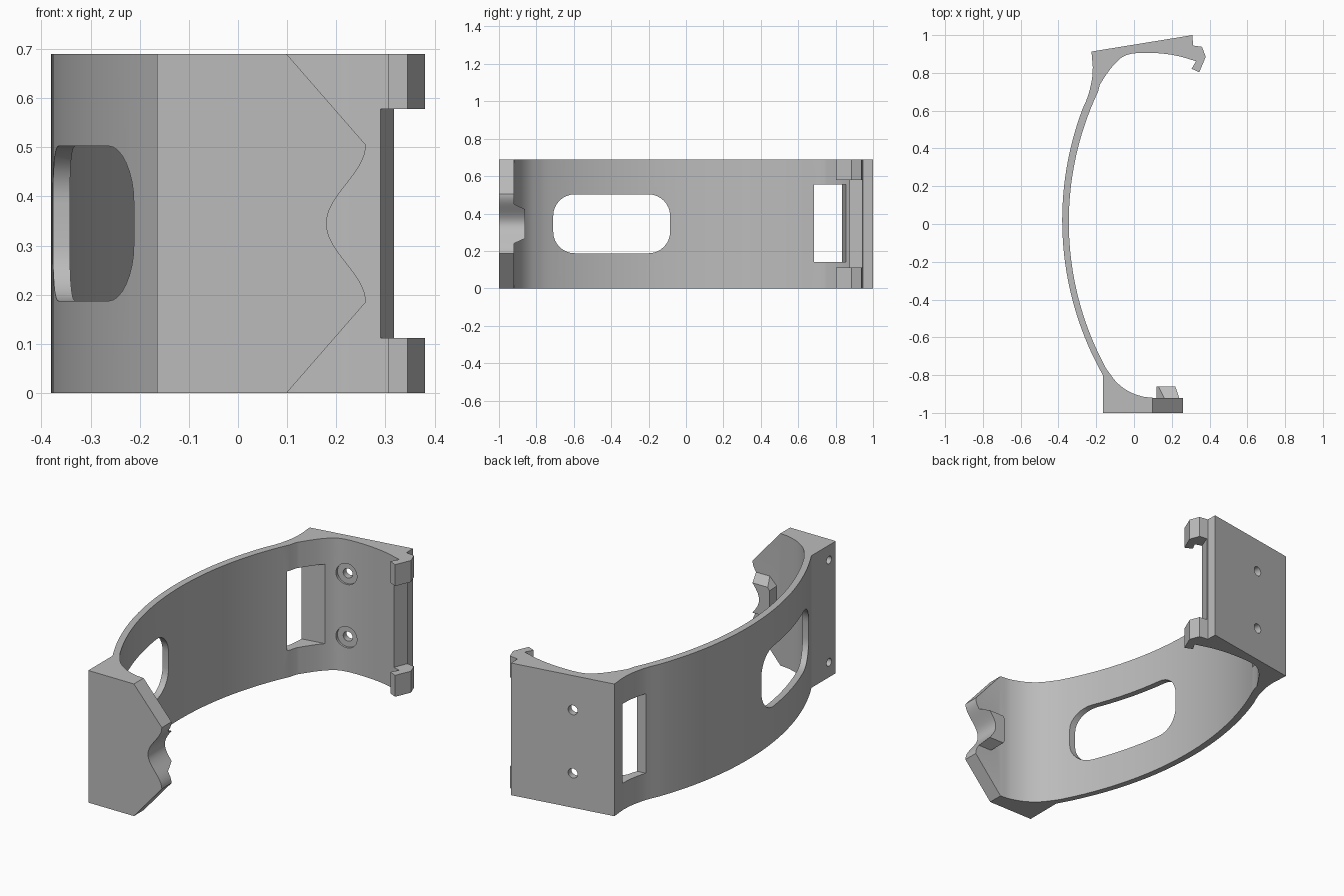
import bpy, bmesh, math
from mathutils import Vector, Matrix

cube = bpy.data.objects.get("Cube")
if cube:
    bpy.data.objects.remove(cube, do_unlink=True)

H = 0.69          # height of the bracket
MID = H / 2

grey = bpy.data.materials.new("plain grey")
grey.use_nodes = True
grey.diffuse_color = (0.5, 0.5, 0.5, 1)
grey.node_tree.nodes["Principled BSDF"].inputs["Base Color"].default_value = (0.5, 0.5, 0.5, 1)


def new_object(name, bm):
    bmesh.ops.recalc_face_normals(bm, faces=bm.faces[:])
    mesh = bpy.data.meshes.new(name)
    bm.to_mesh(mesh)
    bm.free()
    mesh.materials.append(grey)
    ob = bpy.data.objects.new(name, mesh)
    bpy.context.collection.objects.link(ob)
    return ob


def loft(name, lower, upper):
    """Solid between two rings with equal numbers of points."""
    bm = bmesh.new()
    a = [bm.verts.new(p) for p in lower]
    b = [bm.verts.new(p) for p in upper]
    bm.faces.new(a)
    bm.faces.new(b)
    for i in range(len(a)):
        j = (i + 1) % len(a)
        bm.faces.new((a[i], a[j], b[j], b[i]))
    return new_object(name, bm)


def prism(name, pts, axis, lo, hi):
    """Extrude a 2D outline along the given axis."""
    def place(p, t):
        v = list(p)
        v.insert(axis, t)
        return v
    return loft(name, [place(p, lo) for p in pts], [place(p, hi) for p in pts])


def cylinder(name, centre, direction, radius, depth):
    bm = bmesh.new()
    rot = Vector(direction).to_track_quat('Z', 'Y').to_matrix().to_4x4()
    bmesh.ops.create_cone(bm, cap_ends=True, segments=32, radius1=radius, radius2=radius,
                          depth=depth, matrix=Matrix.Translation(centre) @ rot)
    return new_object(name, bm)


def combine(target, tool, operation='DIFFERENCE'):
    mod = target.modifiers.new("combine", 'BOOLEAN')
    mod.operation = operation
    mod.solver = 'EXACT'
    mod.object = tool
    bpy.context.view_layer.objects.active = target
    bpy.ops.object.modifier_apply(modifier=mod.name)
    bpy.data.objects.remove(tool, do_unlink=True)


def arc(x_low, y_mid, radius, y0, y1, n):
    """Points on a large circle bulging towards -x."""
    out = []
    for i in range(n + 1):
        y = y0 + (y1 - y0) * i / n
        out.append((x_low + radius - math.sqrt(radius ** 2 - (y - y_mid) ** 2), y))
    return out


def spline(pts, n=5):
    """Smooth curve through the given points."""
    p = [Vector(q) for q in pts]
    p = [2 * p[0] - p[1]] + p + [2 * p[-1] - p[-2]]
    out = []
    for a, b, c, d in zip(p, p[1:], p[2:], p[3:]):
        for i in range(n):
            t = i / n
            out.append(tuple(0.5 * (2 * b + (c - a) * t + (2 * a - 5 * b + 4 * c - d) * t ** 2
                                    + (3 * b - a - 3 * c + d) * t ** 3)))
    return out + [tuple(pts[-1])]


# Curved band with both end plates and the clip hook
outline = [(-0.165, -1), (0.26, -1), (0.26, -0.92)]
outline += spline([(0.10, -0.92), (0.04, -0.912), (-0.03, -0.885), (-0.09, -0.84), (-0.137, -0.78)])
outline += arc(-0.345, 0.01, 1.62, -0.76, 0.70, 36)
outline += spline([(-0.18, 0.74), (-0.14, 0.80), (-0.10, 0.85), (-0.05, 0.89), (0.02, 0.905),
                   (0.13, 0.904), (0.23, 0.89), (0.328, 0.862)])
outline += [(0.305, 0.822), (0.345, 0.803), (0.38, 0.885), (0.36, 0.938), (0.312, 0.945),
            (0.31, 1.0), (-0.225, 0.913)]
outline += spline([(-0.218, 0.83), (-0.222, 0.77), (-0.237, 0.70), (-0.254, 0.65)])
outline += arc(-0.38, 0.02, 1.67, 0.61, -0.80, 36)
band = prism("bracket_body", outline, 2, 0, H)

# Locating tab behind the front plate, with sloping sides
def tab_ring(y, half, corner, back, end):
    return [(back, y, MID - corner), (back, y, MID + corner), (end, y, MID + half),
            (0.25, y, MID + half), (0.25, y, MID - half), (end, y, MID - half)]

combine(band, loft("tab", tab_ring(-0.93, 0.11, 0.065, 0.12, 0.165),
                   tab_ring(-0.86, 0.078, 0.062, 0.12, 0.13)), 'UNION')

# Wavy notch and bevelled corners on the front plate's free edge
wave = []
for i in range(-16, 17):
    t = i / 16
    wave.append((0.18 + 0.04 * (1 - math.cos(math.pi * t)), MID + 0.16 * t))
edge = [(0.09, -0.01)] + wave + [(0.09, H + 0.01), (0.4, H + 0.01), (0.4, -0.01)]
combine(band, prism("edge_cutter", edge, 1, -1.1, -0.82))

# Rounded opening through the band
cy, hy, hz, r = -0.3975, 0.3125, 0.1575, 0.115
opening = []
for k, (sy, sz) in enumerate([(1, 1), (-1, 1), (-1, -1), (1, -1)]):
    for i in range(9):
        a = math.pi / 2 * (k + i / 8)
        opening.append((cy + sy * (hy - r) + r * math.cos(a), MID + sz * (hz - r) + r * math.sin(a)))
combine(band, prism("opening_cutter", opening, 0, -0.6, 0.0))

# Rectangular slot beside the back plate, running parallel to it
slope = (1.0 - 0.913) / 0.535
slot = [(x, y + slope * (x + 0.2)) for x, y in
        [(-0.4, 0.685), (0.06, 0.685), (0.06, 0.838), (-0.4, 0.838)]]
combine(band, prism("slot_cutter", slot, 2, 0.14, 0.555))

# Gap that leaves two separate hooks
gap = [(0.26, 0.80), (0.344, 1.01), (0.5, 1.01), (0.5, 0.75), (0.26, 0.75)]
combine(band, prism("gap_cutter", gap, 2, 0.112, 0.578))

# Counterbored screw holes in the back plate, small holes in the front block
normal = Vector((-slope, 1, 0)).normalized()
for s in (-1, 1):
    seat = Vector((-0.01, 0.948, MID + s * 0.165))
    combine(band, cylinder("screw_hole", seat, normal, 0.025, 0.3))
    combine(band, cylinder("counterbore", seat - normal * 0.135, normal, 0.055, 0.2))
    combine(band, cylinder("side_hole", (-0.15, -0.945, MID + s * 0.267), (1, 0, 0), 0.02, 0.25))

# Smooth curved walls, crisp edges
bpy.ops.object.select_all(action='DESELECT')
band.select_set(True)
bpy.context.view_layer.objects.active = band
bpy.ops.object.shade_smooth_by_angle(angle=math.radians(20))
